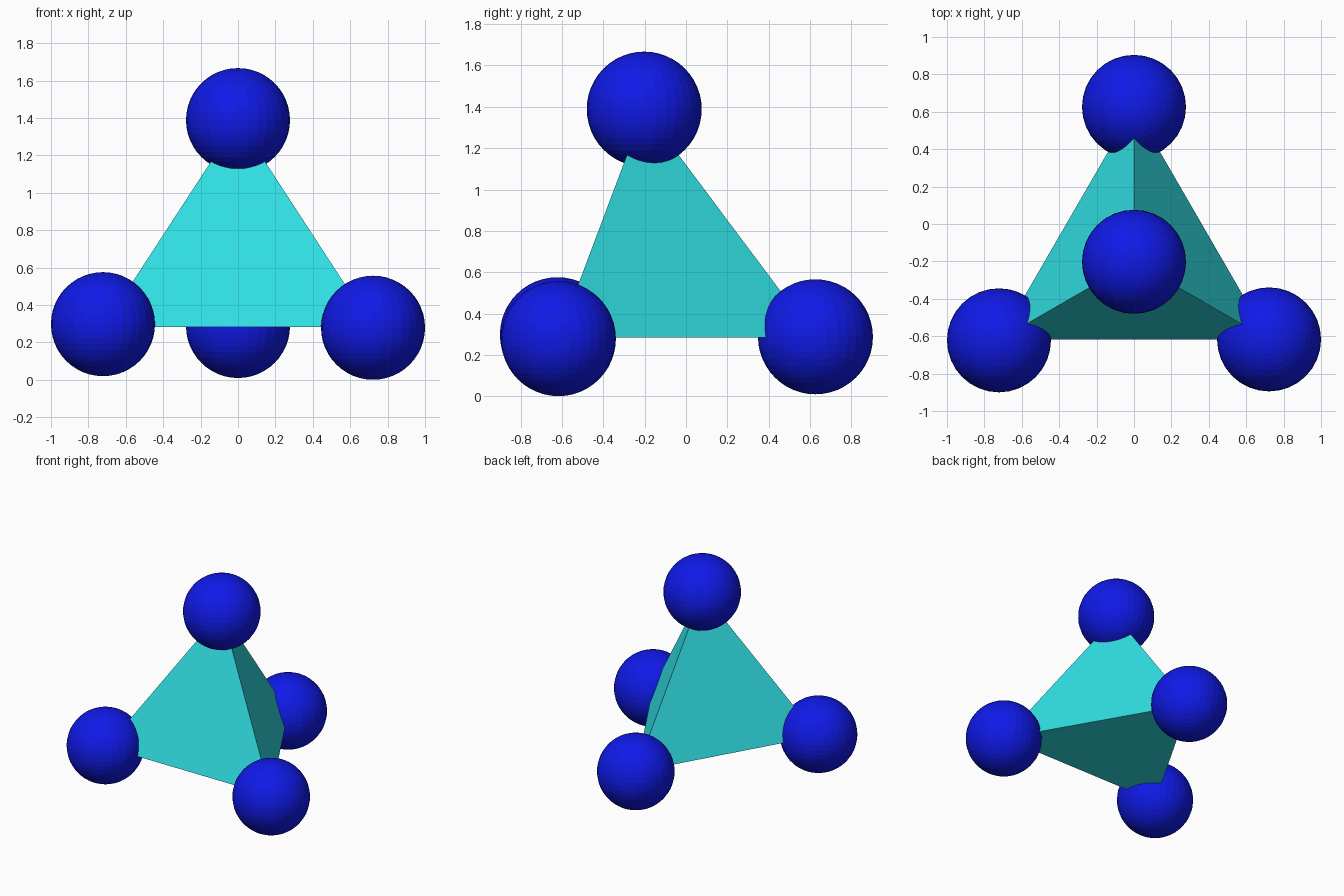
import bpy

if "Cube" in bpy.data.objects:
    bpy.data.objects.remove(bpy.data.objects["Cube"])

R = 0.278


def material(name, color):
    mat = bpy.data.materials.new(name)
    mat.diffuse_color = color
    mat.use_nodes = True
    mat.node_tree.nodes["Principled BSDF"].inputs["Base Color"].default_value = mat.diffuse_color
    return mat


blue = material("blue", (0.005, 0.01, 0.80, 1))
cyan = material("cyan", (0.03, 0.75, 0.78, 1))

corners = {
    "left": (-0.722, -0.622, 0.298),
    "right": (0.722, -0.617, 0.279),
    "back": (0.0, 0.626, 0.288),
    "top": (0.0, -0.202, 1.389),
}

# Tetrahedron whose corners lie at the ball centres
verts = [(-0.72, -0.618, 0.284), (0.72, -0.618, 0.284), (0, 0.626, 0.284), (0, -0.202, 1.389)]
mesh = bpy.data.meshes.new("tetrahedron")
mesh.from_pydata(verts, [], [(0, 2, 1), (0, 1, 3), (1, 2, 3), (2, 0, 3)])
mesh.materials.append(cyan)
body = bpy.data.objects.new("tetrahedron", mesh)
bpy.context.collection.objects.link(body)

# One ball on every corner
for name, pos in corners.items():
    bpy.ops.mesh.primitive_uv_sphere_add(segments=32, ring_count=24, radius=R, location=pos)
    ball = bpy.context.object
    ball.name = name + "_corner_ball"
    ball.data.materials.append(blue)
